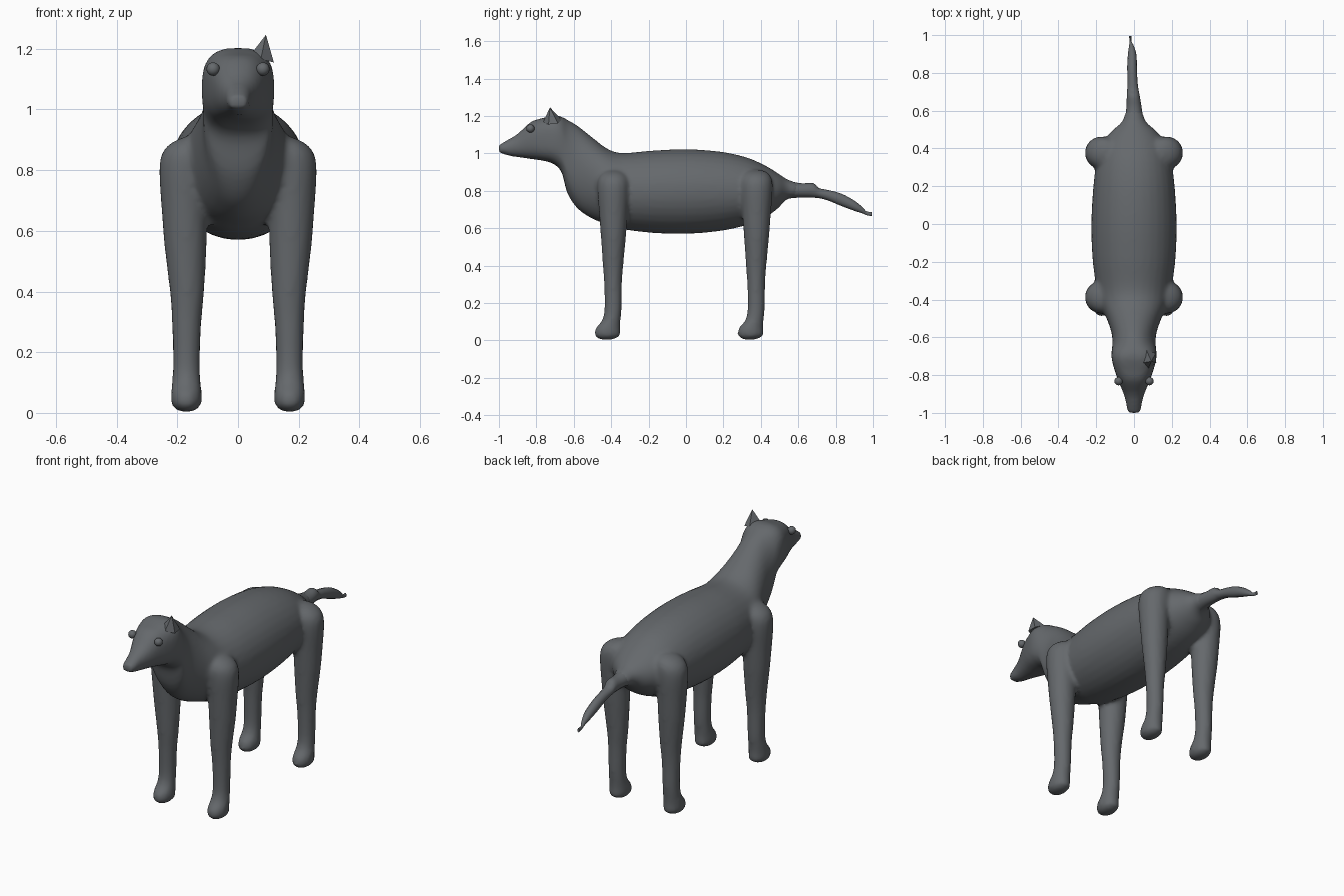
import bpy, bmesh, math
from mathutils import Vector

if "Cube" in bpy.data.objects:
    bpy.data.objects.remove(bpy.data.objects["Cube"])

grey = bpy.data.materials.new("slate grey")
grey.diffuse_color = (0.13, 0.14, 0.15, 1)
grey.use_nodes = True
grey.node_tree.nodes["Principled BSDF"].inputs["Base Color"].default_value = grey.diffuse_color


def spline(keys, steps=4):
    """Smoothly resample a list of station tuples (Catmull-Rom)."""
    out = []
    for i in range(len(keys) - 1):
        p0, p1 = keys[max(i - 1, 0)], keys[i]
        p2, p3 = keys[i + 1], keys[min(i + 2, len(keys) - 1)]
        for s in range(steps):
            t = s / steps
            out.append([0.5 * (2 * b + (c - a) * t + (2 * a - 5 * b + 4 * c - d) * t * t
                               + (3 * b - a - 3 * c + d) * t ** 3)
                        for a, b, c, d in zip(p0, p1, p2, p3)])
    return out + [list(keys[-1])]


def loft(bm, rings):
    """Skin closed rings of points and cap both ends."""
    vs = [[bm.verts.new(p) for p in r] for r in rings]
    n = len(vs[0])
    for a, b in zip(vs, vs[1:]):
        for i in range(n):
            j = (i + 1) % n
            bm.faces.new((a[i], a[j], b[j], b[i]))
    bm.faces.new(vs[0])
    bm.faces.new(vs[-1])


def finish(bm, name):
    bmesh.ops.recalc_face_normals(bm, faces=bm.faces)
    me = bpy.data.meshes.new(name)
    bm.to_mesh(me)
    bm.free()
    ob = bpy.data.objects.new(name, me)
    bpy.context.collection.objects.link(ob)
    me.materials.append(grey)
    return ob


def smooth(ob, angle=40):
    bpy.ops.object.select_all(action='DESELECT')
    ob.select_set(True)
    bpy.context.view_layer.objects.active = ob
    bpy.ops.object.shade_smooth_by_angle(angle=math.radians(angle))


bm = bmesh.new()

# Snout, head, neck, torso and tail root: y, top, bottom, half width, squareness
trunk = [
    (-1.00, 1.045, 1.005, .034, 2.4), (-.95, 1.075, .988, .042, 2.2),
    (-.90, 1.105, .980, .055, 2.2), (-.83, 1.168, .970, .083, 2.4),
    (-.77, 1.188, .962, .104, 2.8), (-.71, 1.203, .945, .119, 2.8),
    (-.665, 1.196, .90, .118, 2.6), (-.635, 1.18, .79, .115, 2.3),
    (-.58, 1.148, .705, .118, 2.1), (-.50, 1.085, .65, .145, 2),
    (-.42, 1.025, .62, .180, 2), (-.34, 1.002, .595, .199, 2),
    (-.18, 1.015, .575, .220, 2), (0, 1.022, .570, .226, 2),
    (.18, 1.010, .585, .217, 2), (.32, .980, .615, .200, 2),
    (.42, .937, .655, .170, 2), (.49, .895, .705, .120, 2),
    (.54, .862, .755, .065, 2), (.60, .842, .765, .043, 2)]
N = 32
rings = []
for y, top, bot, w, e in spline(trunk):
    ring = []
    for k in range(N):
        a = 2 * math.pi * k / N
        c, s = math.cos(a), math.sin(a)
        f = lambda v: math.copysign(abs(v) ** (2 / e), v)
        ring.append((w * f(c), y, (top + bot) / 2 + (top - bot) / 2 * f(s)))
    rings.append(ring)
loft(bm, rings)

# Four legs with paws: z, centre x, centre y offset, half width, half depth
leg = [
    (.004, .170, -.035, .022, .030), (.025, .170, -.030, .048, .068),
    (.065, .170, -.028, .051, .066), (.105, .170, -.010, .047, .050),
    (.17, .170, 0, .045, .046), (.30, .169, 0, .049, .048),
    (.40, .168, 0, .057, .055), (.55, .173, .002, .070, .067),
    (.68, .176, .002, .077, .077), (.80, .174, .002, .086, .086),
    (.86, .164, .002, .085, .083), (.895, .150, .002, .062, .062),
    (.912, .140, .002, .025, .025)]
for side in (-1, 1):
    for y0 in (-.39, .375):
        loft(bm, [[(side * (x + rx * math.cos(2 * math.pi * k / 20)),
                    y0 + dy + ry * math.sin(2 * math.pi * k / 20), z)
                   for k in range(20)] for z, x, dy, rx, ry in spline(leg, 3)])

# Blend the legs into the body
body = finish(bm, "body_and_legs")
rm = body.modifiers.new("blend", 'REMESH')
rm.mode = 'VOXEL'
rm.voxel_size = 0.012
rm.use_smooth_shade = True
sm = body.modifiers.new("soften", 'SMOOTH')
sm.factor = 0.5
sm.iterations = 6

# Tail: y, centre x, centre z, half width, half height
tail = [
    (.50, 0, .805, .060, .058), (.56, 0, .805, .048, .045), (.62, 0, .802, .040, .038),
    (.68, -.004, .802, .034, .039), (.71, -.006, .788, .030, .027),
    (.76, -.008, .776, .026, .028), (.83, -.010, .752, .026, .033),
    (.90, -.010, .720, .022, .027), (.945, -.014, .695, .012, .016),
    (.965, -.018, .680, .006, .010), (.995, -.020, .676, .006, .012)]
bm = bmesh.new()
loft(bm, [[(x + w * math.cos(2 * math.pi * k / 12), y, z + h * math.sin(2 * math.pi * k / 12))
           for k in range(12)] for y, x, z, w, h in spline(tail, 3)])
smooth(finish(bm, "tail"))

# Single pointed ear
bm = bmesh.new()
tip = bm.verts.new((.092, -.727, 1.246))
base = [bm.verts.new(p) for p in ((.045, -.735, 1.185), (.075, -.765, 1.165),
                                  (.118, -.735, 1.155), (.114, -.685, 1.16),
                                  (.065, -.665, 1.18))]
for i in range(5):
    bm.faces.new((base[i], base[(i + 1) % 5], tip))
bm.faces.new(base)
smooth(finish(bm, "ear"))

# Bead eyes
for side, name in ((-1, "eye_left"), (1, "eye_right")):
    bm = bmesh.new()
    bmesh.ops.create_uvsphere(bm, u_segments=16, v_segments=10, radius=.022)
    bmesh.ops.translate(bm, verts=bm.verts, vec=Vector((side * .082, -.832, 1.133)))
    smooth(finish(bm, name), 60)
